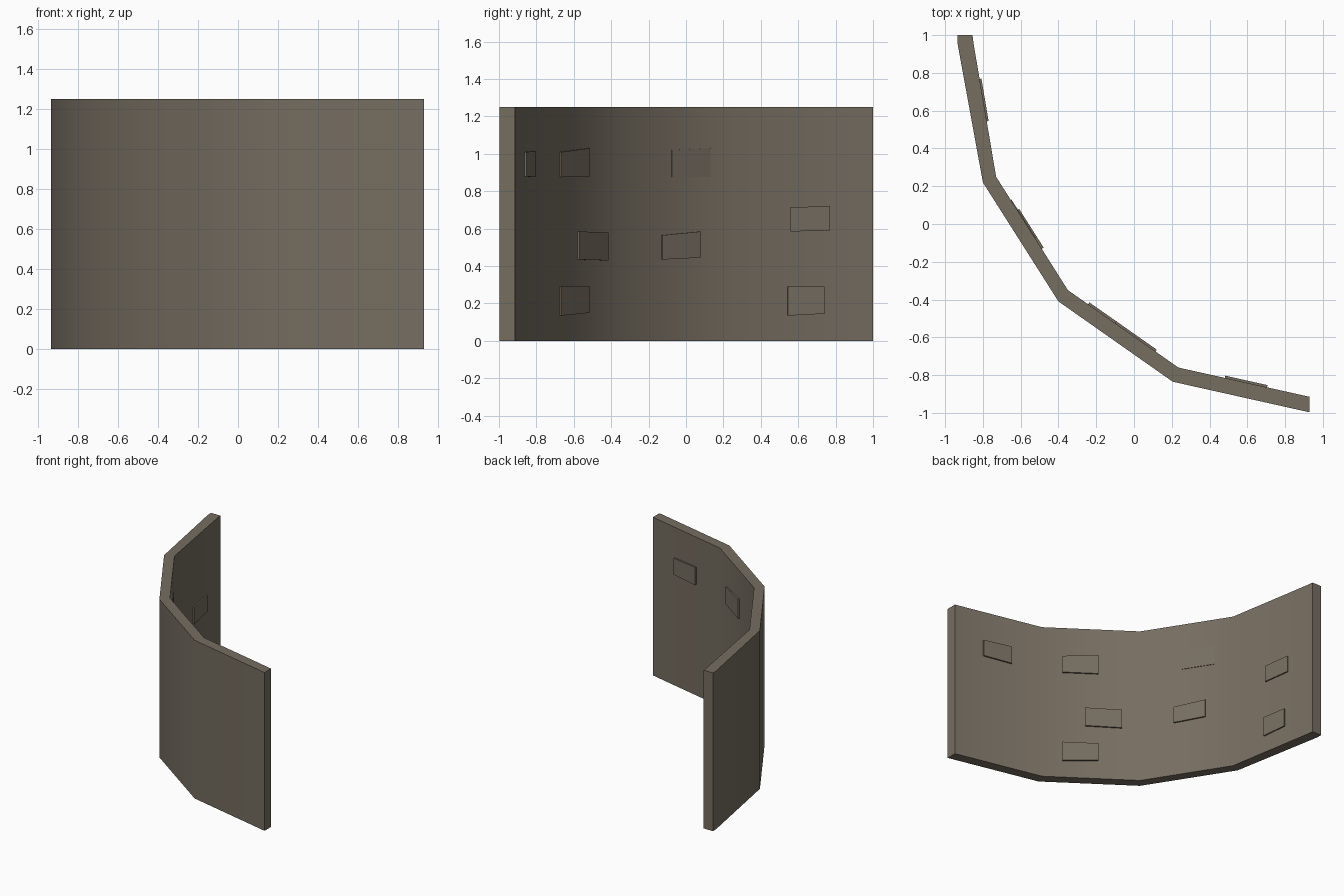
import bpy, bmesh, math
from mathutils import Vector

if "Cube" in bpy.data.objects:
    bpy.data.objects.remove(bpy.data.objects["Cube"])

HEIGHT = 1.25
OUTER = [(-0.935, 1.0), (-0.935, 0.96), (-0.80, 0.22), (-0.40, -0.41), (0.205, -0.835), (0.93, -0.997)]
INNER = [(-0.855, 1.0), (-0.85, 0.96), (-0.73, 0.25), (-0.35, -0.35), (0.235, -0.76), (0.93, -0.915)]

stone = bpy.data.materials.new("warm grey stone")
stone.diffuse_color = (0.18, 0.153, 0.118, 1)
stone.use_nodes = True
stone.node_tree.nodes["Principled BSDF"].inputs["Base Color"].default_value = stone.diffuse_color


def make_object(name, bm):
    bmesh.ops.recalc_face_normals(bm, faces=bm.faces)
    mesh = bpy.data.meshes.new(name)
    bm.to_mesh(mesh)
    bm.free()
    mesh.materials.append(stone)
    obj = bpy.data.objects.new(name, mesh)
    bpy.context.collection.objects.link(obj)
    return obj


# Curved wall: the plan strip, one quad per bend, extruded upward
bm = bmesh.new()
outer = [bm.verts.new((x, y, 0)) for x, y in OUTER]
inner = [bm.verts.new((x, y, 0)) for x, y in INNER]
strip = [bm.faces.new((outer[i], outer[i + 1], inner[i + 1], inner[i])) for i in range(len(OUTER) - 1)]
top = bmesh.ops.extrude_face_region(bm, geom=strip, use_keep_orig=True)["geom"]
bmesh.ops.translate(bm, vec=(0, 0, HEIGHT), verts=[g for g in top if isinstance(g, bmesh.types.BMVert)])
wall = make_object("curved_wall", bm)
bpy.context.view_layer.objects.active = wall
wall.select_set(True)
bpy.ops.object.shade_smooth_by_angle(angle=math.radians(40))


# Raised bricks lying on one inner wall panel
def brick(name, panel, y0, y1, z0, z1, proud):
    """z0 and z1 are (bottom, top) at the y0 and y1 ends."""
    a, b = Vector(INNER[panel]), Vector(INNER[panel + 1])
    d = (b - a).normalized()
    n = Vector((-d.y, d.x))
    bm = bmesh.new()
    rings = []
    for depth in (-0.01, proud):
        ring = []
        for y, z in ((y0, z0[0]), (y1, z1[0]), (y1, z1[1]), (y0, z0[1])):
            t = (y - n.y * proud - a.y) / (b.y - a.y)
            p = a.lerp(b, t) + n * depth
            ring.append(bm.verts.new((p.x, p.y, z)))
        rings.append(ring)
    back, front = rings
    bm.faces.new(back)
    bm.faces.new(front)
    for i in range(4):
        j = (i + 1) % 4
        bm.faces.new((back[i], back[j], front[j], front[i]))
    make_object(name, bm)


BRICKS = [
    (4, -0.853, -0.803, (0.88, 1.01), (0.875, 1.015), 0.012),
    (3, -0.665, -0.515, (0.875, 1.01), (0.875, 1.03), 0.012),
    (3, -0.57, -0.415, (0.435, 0.585), (0.43, 0.58), 0.012),
    (3, -0.665, -0.515, (0.135, 0.29), (0.15, 0.29), 0.012),
    (2, -0.075, 0.13, (0.875, 1.02), (0.875, 1.03), 0.004),
    (2, -0.125, 0.08, (0.435, 0.565), (0.445, 0.585), 0.012),
    (1, 0.56, 0.77, (0.585, 0.715), (0.59, 0.72), 0.01),
    (1, 0.545, 0.74, (0.135, 0.29), (0.145, 0.29), 0.01),
]
for k, spec in enumerate(BRICKS, 1):
    brick(f"raised_brick_{k}", *spec)
